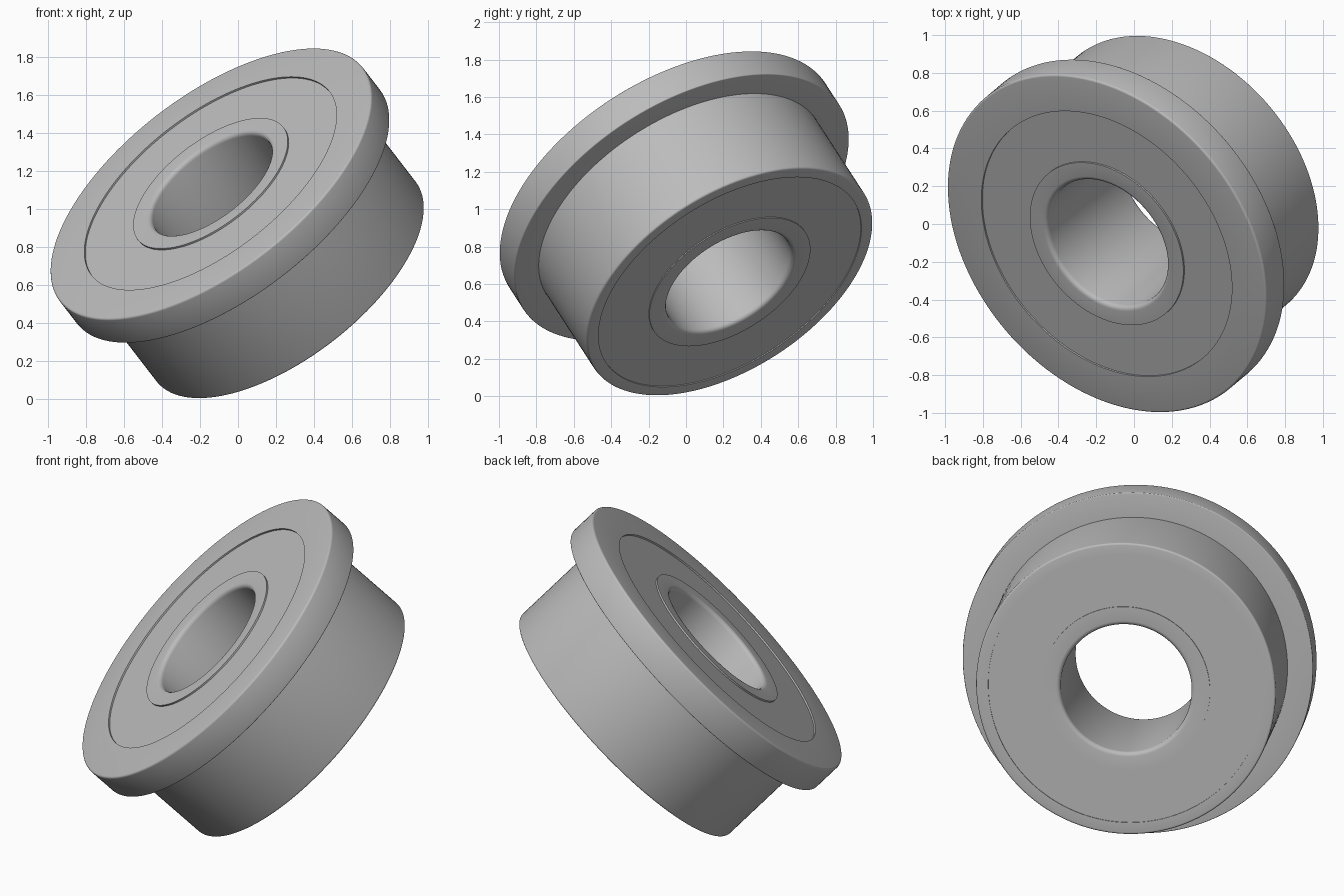
import bpy, bmesh, math
from mathutils import Vector

cube = bpy.data.objects.get("Cube")
if cube:
    bpy.data.objects.remove(cube, do_unlink=True)

SEGMENTS = 128
THICK = 0.744
AXIS = Vector((-0.543, -0.457, 0.705)).normalized()  # points out of the flange face
CENTRE = Vector((-0.145, -0.105, 1.135))             # middle of the flange face

steel = bpy.data.materials.new("brushed_steel")
steel.use_nodes = True
GREY = (0.5, 0.5, 0.5, 1)
steel.diffuse_color = GREY
steel.node_tree.nodes["Principled BSDF"].inputs["Base Color"].default_value = GREY


def rounded(corners, steps=4):
    """Turn (radius, height, fillet) corners into a profile with rounded corners."""
    points = []
    for i, (r, z, fillet) in enumerate(corners):
        here = Vector((r, z))
        if not fillet:
            points.append(here)
            continue
        before = Vector(corners[i - 1][:2]) - here
        after = Vector(corners[(i + 1) % len(corners)][:2]) - here
        a, b = before.normalized() * fillet, after.normalized() * fillet
        for k in range(steps + 1):
            t = k / steps * math.pi / 2
            points.append(here + a * (1 - math.sin(t)) + b * (1 - math.cos(t)))
    return points


def lathe(name, corners):
    """Spin a closed profile round the tilted bearing axis."""
    profile = rounded(corners)
    bm = bmesh.new()
    rings = []
    for s in range(SEGMENTS):
        t = 2 * math.pi * s / SEGMENTS
        rings.append([bm.verts.new((p.x * math.cos(t), p.x * math.sin(t), p.y))
                      for p in profile])
    n = len(profile)
    for s in range(SEGMENTS):
        here, there = rings[s], rings[(s + 1) % SEGMENTS]
        for i in range(n):
            j = (i + 1) % n
            bm.faces.new((here[i], there[i], there[j], here[j]))
    bmesh.ops.recalc_face_normals(bm, faces=bm.faces)
    mesh = bpy.data.meshes.new(name)
    bm.to_mesh(mesh)
    bm.free()
    mesh.materials.append(steel)
    ob = bpy.data.objects.new(name, mesh)
    bpy.context.collection.objects.link(ob)
    ob.location = CENTRE
    ob.rotation_euler = AXIS.to_track_quat('Z', 'Y').to_euler()
    bpy.ops.object.select_all(action='DESELECT')
    ob.select_set(True)
    bpy.context.view_layer.objects.active = ob
    bpy.ops.object.shade_smooth_by_angle(angle=math.radians(35))
    return ob


# Outer ring with its flange
FLANGE_R, BODY_R, SHIELD_R = 1.006, 0.86, 0.79
lathe("outer_ring", [
    (SHIELD_R, 0, 0), (FLANGE_R, 0, 0.012), (FLANGE_R, -0.18, 0.006),
    (BODY_R, -0.18, 0), (BODY_R, -THICK, 0.012), (SHIELD_R, -THICK, 0)])

# Inner ring with a rounded bore
INNER_R, BORE_R = 0.484, 0.376
lathe("inner_ring", [
    (BORE_R, 0, 0.025), (INNER_R, 0, 0), (INNER_R, -THICK, 0), (BORE_R, -THICK, 0.025)])

# Slightly sunken shields that close the gap on both sides
for name, top, bottom in (("front_shield", -0.01, -0.06),
                          ("back_shield", 0.06 - THICK, 0.006 - THICK)):
    lathe(name, [(INNER_R, top, 0), (SHIELD_R, top, 0),
                 (SHIELD_R, bottom, 0), (INNER_R, bottom, 0)])
